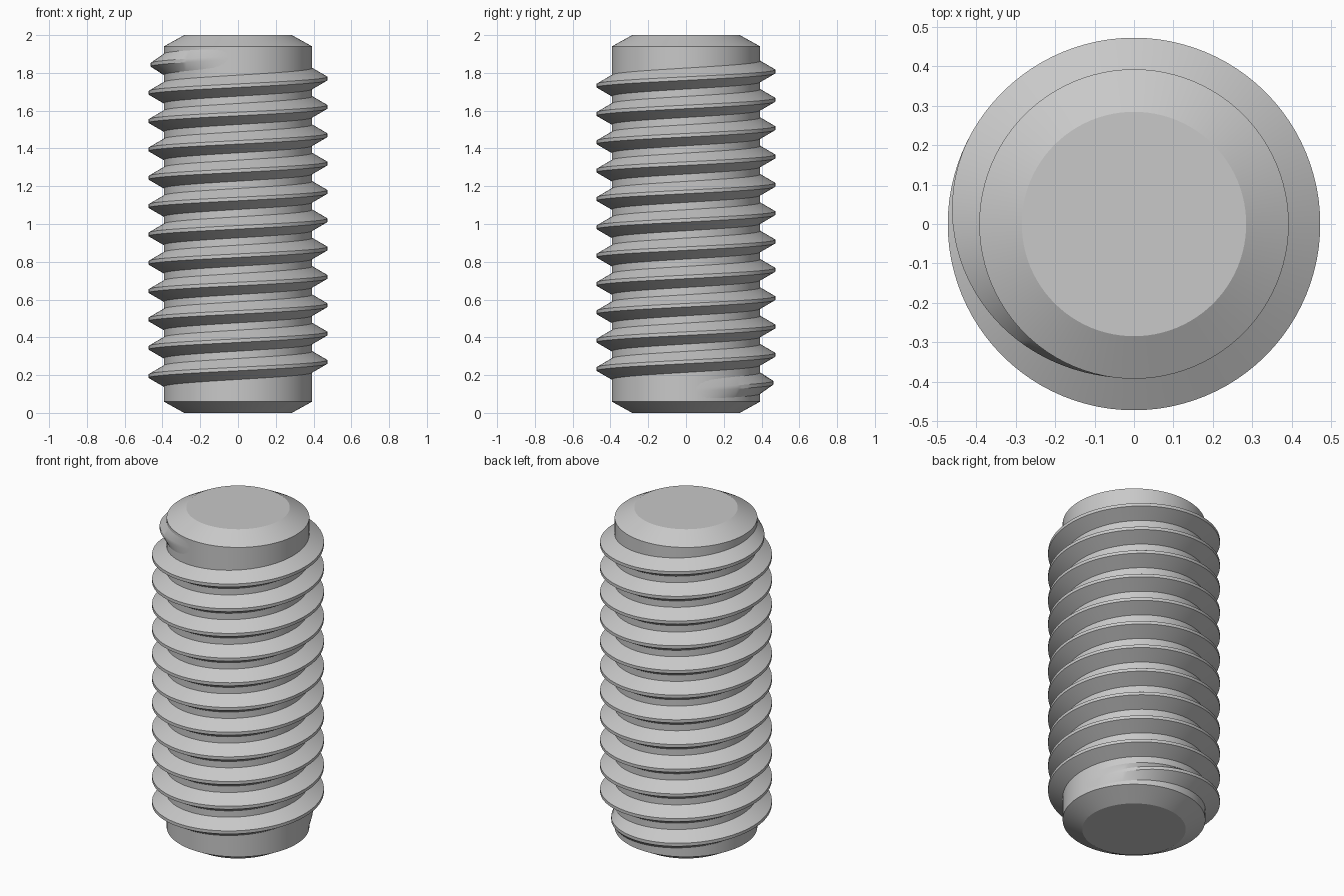
import bpy
import bmesh
from math import cos, sin, tau, radians

old = bpy.data.objects.get("Cube")
if old:
    bpy.data.objects.remove(old, do_unlink=True)

SEGMENTS = 96            # steps per full turn
CORE_R, CAP_R, CREST_R = 0.393, 0.285, 0.473
HEIGHT, CHAMFER = 2.0, 0.06
PITCH, START_Z, TURNS = 0.15, 0.12, 11.75
FADE = SEGMENTS / 3      # steps over which the thread runs out

steel = bpy.data.materials.new("grey steel")
steel.use_nodes = True
colour = (0.58, 0.58, 0.58, 1)
steel.diffuse_color = colour
steel.node_tree.nodes["Principled BSDF"].inputs["Base Color"].default_value = colour


def ring_point(bm, step, r, z):
    a = tau * step / SEGMENTS
    return bm.verts.new((r * cos(a), r * sin(a), z))


def finish(bm, name):
    bmesh.ops.recalc_face_normals(bm, faces=bm.faces)
    mesh = bpy.data.meshes.new(name)
    bm.to_mesh(mesh)
    bm.free()
    mesh.materials.append(steel)
    obj = bpy.data.objects.new(name, mesh)
    bpy.context.collection.objects.link(obj)
    bpy.ops.object.select_all(action="DESELECT")
    obj.select_set(True)
    bpy.context.view_layer.objects.active = obj
    bpy.ops.object.shade_smooth_by_angle(angle=radians(25))
    return obj


def bridge(bm, a, b):
    # Join two equal closed loops with quads
    for k in range(len(a)):
        n = (k + 1) % len(a)
        bm.faces.new((a[k], a[n], b[n], b[k]))


# Core rod with a chamfer at each end
bm = bmesh.new()
profile = [(CAP_R, 0), (CORE_R, CHAMFER), (CORE_R, HEIGHT - CHAMFER), (CAP_R, HEIGHT)]
rings = [[ring_point(bm, s, r, z) for s in range(SEGMENTS)] for r, z in profile]
for low, high in zip(rings, rings[1:]):
    bridge(bm, low, high)
bm.faces.new(rings[0])
bm.faces.new(rings[-1])
finish(bm, "core_rod")

# Right-handed thread, flat-topped, fading into the core at both ends
bm = bmesh.new()
steps = int(TURNS * SEGMENTS)
root_half, crest_half = PITCH * 3 / 8, PITCH / 16
root_r = CORE_R - 0.001
sections = []
for i in range(steps + 1):
    x = min(1, min(i, steps - i) / FADE)
    tip_r = root_r + (CREST_R - root_r) * x * x * (3 - 2 * x)
    z = START_Z + PITCH * i / SEGMENTS
    outline = [(root_r, -root_half), (tip_r, -crest_half),
               (tip_r, crest_half), (root_r, root_half)]
    sections.append([ring_point(bm, i, r, z + dz) for r, dz in outline])
for a, b in zip(sections, sections[1:]):
    bridge(bm, a, b)
finish(bm, "screw_thread")
